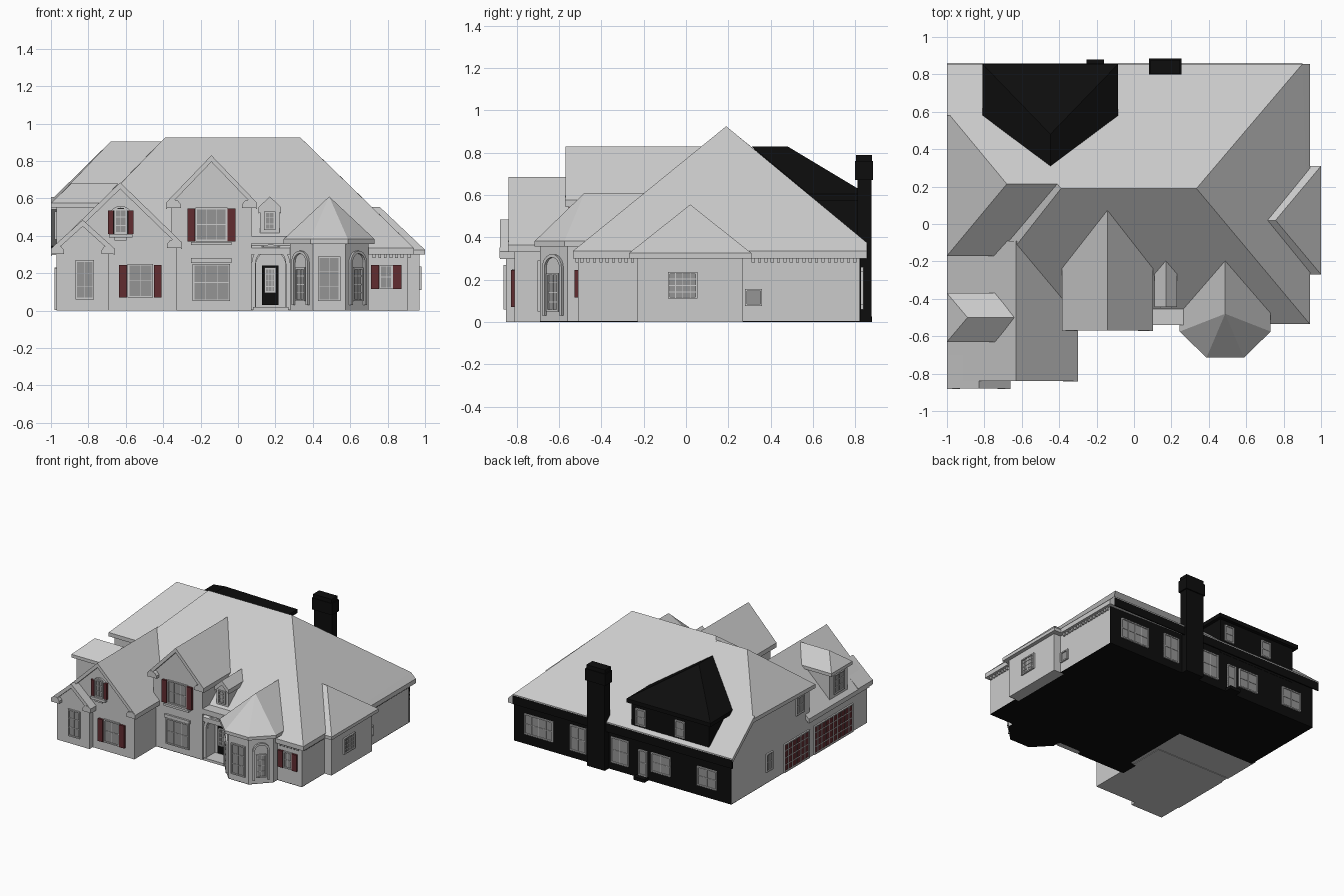
import bpy, bmesh
from math import sin, cos, pi, radians
from mathutils import Vector, Matrix

if "Cube" in bpy.data.objects:
    bpy.data.objects.remove(bpy.data.objects["Cube"])


def material(name, rgb):
    m = bpy.data.materials.new(name)
    m.diffuse_color = (*rgb, 1)
    m.use_nodes = True
    m.node_tree.nodes["Principled BSDF"].inputs["Base Color"].default_value = m.diffuse_color
    return m


BLACK = material("black", (0.004, 0.004, 0.004))
RED = material("dark_red", (0.12, 0.025, 0.03))
PANE = material("pane_grey", (0.3, 0.3, 0.3))


def finish(name, bm, mat=None, loc=(0, 0, 0), rot=0):
    bmesh.ops.recalc_face_normals(bm, faces=bm.faces)
    me = bpy.data.meshes.new(name)
    bm.to_mesh(me)
    bm.free()
    ob = bpy.data.objects.new(name, me)
    ob.matrix_world = Matrix.Translation(loc) @ Matrix.Rotation(radians(rot), 4, 'Z')
    bpy.context.collection.objects.link(ob)
    if mat:
        me.materials.append(mat)
    return ob


def boxes(name, spans, mat=None, loc=(0, 0, 0), rot=0):
    """One mesh of boxes given as (x0, x1, y0, y1, z0, z1)."""
    bm = bmesh.new()
    for x0, x1, y0, y1, z0, z1 in spans:
        m = Matrix.Translation(((x0+x1)/2, (y0+y1)/2, (z0+z1)/2)) @ Matrix.Diagonal((x1-x0, y1-y0, z1-z0, 1))
        bmesh.ops.create_cube(bm, size=1, matrix=m)
    return finish(name, bm, mat, loc, rot)


def prism(name, pts, axis, a, b, mat=None, loc=(0, 0, 0), rot=0):
    """Extrude a 2D outline along an axis from a to b."""
    place = {'x': lambda p, t: (t, p[0], p[1]),
             'y': lambda p, t: (p[0], t, p[1]),
             'z': lambda p, t: (p[0], p[1], t)}[axis]
    bm = bmesh.new()
    lo, hi = ([bm.verts.new(place(p, t)) for p in pts] for t in (a, b))
    bm.faces.new(lo)
    bm.faces.new(hi)
    for i in range(len(pts)):
        j = (i + 1) % len(pts)
        bm.faces.new((lo[i], lo[j], hi[j], hi[i]))
    return finish(name, bm, mat, loc, rot)


def hull(name, pts, mat=None):
    bm = bmesh.new()
    for p in pts:
        bm.verts.new(p)
    bmesh.ops.convex_hull(bm, input=bm.verts)
    bmesh.ops.dissolve_limit(bm, angle_limit=0.005, verts=bm.verts, edges=bm.edges)
    return finish(name, bm, mat)


def hip(name, ridge, eaves, drop, mat=None):
    """Hip roof: ridge points over an eave outline with a fascia."""
    return hull(name, ridge + eaves + [(x, y, z - drop) for x, y, z in eaves], mat)


def gable(name, cx, left, right, zr, slope, y0, y1, wall_y1, z0, inset=0.03, ret=0.08):
    """Front gable: wall block, chevron roof and cornice returns."""
    t = 0.035
    xs = [cx - left, cx, cx + right]
    zs = [zr - slope*left, zr, zr - slope*right]
    prism(name + "_roof", list(zip(xs, zs)) + [(x, z - t) for x, z in zip(xs[::-1], zs[::-1])], 'y', y0, y1)
    a, b = xs[0] + inset, xs[2] - inset
    prism(name + "_wall", [(a, z0), (b, z0), (b, zs[2] + slope*inset - t*.6), (cx, zr - t*.6),
                           (a, zs[0] + slope*inset - t*.6)], 'y', y0 + inset, wall_y1)
    if ret:
        for side, x, z, d in (("left", xs[0], zs[0], ret), ("right", xs[2], zs[2], -ret)):
            hull(f"{name}_{side}_return", [(x + k*d, y, z + h) for y in (y0 - .002, y0 + .04)
                 for k, h in ((0, -.03), (1, -.03), (1, -.01), (.8, .01), (.4, .02), (0, 0))])


def window(name, x, y, z, w, h, rot=0, cols=2, rows=2, pane=PANE):
    """Framed, divided window; local -y faces outward."""
    f = 0.009
    bars = [(-w/2, -w/2 + f, -.012, 0, 0, h), (w/2 - f, w/2, -.012, 0, 0, h),
            (-w/2, w/2, -.012, 0, 0, f), (-w/2, w/2, -.012, 0, h - f, h)]
    bars += [(-w/2 + w*i/cols - .002, -w/2 + w*i/cols + .002, -.008, 0, 0, h) for i in range(1, cols)]
    bars += [(-w/2, w/2, -.008, 0, h*i/rows - .002, h*i/rows + .002) for i in range(1, rows)]
    boxes(name + "_frame", bars, None, (x, y, z), rot)
    boxes(name + "_pane", [(-w/2, w/2, -.004, 0, 0, h)], pane, (x, y, z), rot)


def arch_pts(w, h, n=12):
    r = w/2
    return [(-r, 0)] + [(-r*cos(pi*i/n), h - r + r*sin(pi*i/n)) for i in range(n + 1)] + [(r, 0)]


def arch(name, x, y, z, w, h, rot=0, t=0.015):
    prism(name, arch_pts(w, h) + arch_pts(w - 2*t, h - t)[::-1], 'y', -.014, .005, None, (x, y, z), rot)


# Wall blocks
main = boxes("main_walls", [(-.96, .91, -.51, .82, .004, .32)])
boxes("right_bay_walls", [(.88, .97, -.23, .27, 0, .32)])
prism("left_wing_walls", [(-.14, .004), (.82, .004), (.82, .34), (.58, .56), (-.14, .56)], 'x', -.97, -.5)
boxes("floor_slab", [(-.97, .91, .15, .82, 0, .004), (-.3, .91, -.51, .15, 0, .004),
                     (-.355, .07, -.54, -.4, 0, .004)], BLACK)
boxes("back_wall", [(-.97, .91, .81, .826, 0, .33)], BLACK)
boxes("back_fascia", [(-1, .9, .85, .858, .30, .365)], BLACK)

# Main hip roof, left wing roof and right bay roof
hip("main_roof", [(-.39, .19, .925), (.334, .19, .925)],
    [(-.96, -.535, .335), (.94, -.535, .335), (.94, .855, .335), (.9, .855, .375), (-.96, .855, .375)], .035)
hip("left_wing_roof", [(-.68, .214, .905), (-.4, .214, .905)],
    [(-1, -.17, .57), (-.73, -.17, .57), (-1, .6, .59), (-.4, .6, .59)], .03)
prism("left_wing_back_slope", [(.58, .607), (.855, .375), (.855, .34), (.58, .57)], 'x', -1, -.4)
hip("right_bay_roof", [(.68, .02, .555), (.757, .02, .555)],
    [(1, -.27, .325), (1, .31, .325), (.8, -.27, .325), (.8, .31, .325)], .025)

# Front gables
gable("garage", -.63, .37, .33, .685, .97, -.84, -.09, -.12, 0)
gable("small_front", -.83, .17, .17, .485, .9, -.88, -.7, -.7, 0, ret=.07)
gable("centre", -.142, .243, .243, .83, 1.04, -.57, .07, -.2, .004)
gable("tiny_dormer", .17, .06, .06, .61, .95, -.445, -.19, -.25, .38, .008, 0)

# Garage side dormer
boxes("garage_dormer_walls", [(-.97, -.7, -.61, -.39, .33, .56)])
hip("garage_dormer_roof", [(-.89, -.5, .68), (-.64, -.5, .68)],
    [(x, y, .575) for x in (-1, -.74) for y in (-.63, -.37)], .025)
window("garage_dormer_window", -.97, -.5, .38, .13, .15, -90, 2, 3)

# Back dormer and chimney
boxes("back_dormer_walls", [(-.78, -.11, .4, .828, .3, .6)], BLACK)
hip("back_dormer_roof", [(-.447, .31, .83), (-.447, .48, .83)],
    [(x, y, .605) for x in (-.81, -.085) for y in (.58, .855)], .03, BLACK)
boxes("chimney", [(.09, .245, .81, .876, 0, .68), (.08, .255, .798, .885, .67, .76),
                  (.088, .247, .803, .878, .76, .79)], BLACK)
boxes("back_step", [(-.255, -.16, .82, .88, 0, .025)], BLACK)

# Turret with pointed roof running back into the main roof
C = .4875
prism("turret_walls", [(C-.21, -.45), (C-.21, -.56), (C-.0875, -.69), (C+.0875, -.69), (C+.21, -.56), (C+.21, -.45)],
      'z', .004, .37)
prism("turret_floor", [(C-.21, -.45), (C-.21, -.56), (C-.0875, -.69), (C+.0875, -.69), (C+.21, -.56), (C+.21, -.45)],
      'z', 0, .004, BLACK)
hip("turret_roof", [(C, -.48, .61), (C, -.19, .61)],
    [(C + s*dx, y, .382) for s in (-1, 1) for dx, y in ((.243, -.4), (.243, -.575), (.1, -.715))], .025)
for side, s in (("left", -1), ("right", 1)):
    arch(f"turret_{side}_arch", C + s*.149, -.625, .03, .125, .29, s*46.7)
    window(f"turret_{side}_window", C + s*.149, -.625, .05, .075, .18, s*46.7, 2, 4)
window("turret_front_window", C, -.69, .05, .12, .24, 0, 2, 3)

# Arched entry: recess, surround, door and ledge
cutter = prism("entry_cutter", arch_pts(.16, .30), 'y', -.6, -.42, None, (.175, 0, .02))
cutter.hide_render = True
cutter.hide_set(True)
cut = main.modifiers.new("entry_recess", 'BOOLEAN')
cut.object = cutter
cut.operation = 'DIFFERENCE'
cut.solver = 'EXACT'
arch("entry_surround", .175, -.515, .004, .205, .35, 0, .022)
boxes("entry_step", [(.08, .27, -.54, -.5, 0, .02)])
boxes("entry_ledge", [(.07, .28, -.54, -.44, .36, .40), (.07, .28, -.52, -.44, .30, .36)])
boxes("front_door", [(.127, .217, -.435, -.42, .03, .24)], BLACK)
window("front_door_glass", .172, -.435, .095, .06, .135, 0, 3, 4)

# Front windows: name, x, y, z, width, height, columns, rows
for n, x, y, z, w, h, c, r in (
        ("small_gable", -.82, -.85, .06, .10, .21, 2, 3), ("garage_lower", -.522, -.81, .07, .135, .18, 2, 2),
        ("centre_upper", -.142, -.54, .37, .17, .18, 3, 2), ("centre_lower", -.142, -.54, .05, .20, .20, 3, 2),
        ("right_front", .792, -.51, .115, .072, .13, 2, 2), ("tiny_dormer", .17, -.437, .43, .06, .10, 2, 3)):
    window(n + "_window", x, y, z, w, h, 0, c, r)
arch("garage_upper_arch", -.627, -.81, .41, .13, .15, 0, .01)
prism("garage_upper_opening", arch_pts(.12, .14), 'y', -.006, 0, BLACK, (-.627, -.81, .41))
window("garage_upper_window", -.627, -.815, .41, .07, .135, 0, 2, 3)
boxes("window_sills", [(-.69, -.565, -.84, -.81, .39, .41), (-.66, -.595, -.83, -.81, .375, .39),
                       (-.25, -.035, -.565, -.54, .35, .367), (-.25, -.035, -.555, -.54, .255, .28)])

# Shutter pairs: centre x, wall y, z, height, half spacing, width
for n, x, y, z, h, d, w in (("garage_lower", -.522, -.81, .07, .175, .093, .042),
                            ("garage_upper", -.627, -.81, .41, .125, .054, .03),
                            ("centre_upper", -.142, -.54, .37, .175, .108, .042),
                            ("right_front", .792, -.51, .115, .13, .06, .044)):
    boxes(n + "_shutters", [(x + s*d - w/2, x + s*d + w/2, y - .016, y, z, z + h) for s in (-1, 1)], RED)

# Garage doors and left side windows
window("single_garage_door", -.97, .025, .004, .31, .22, -90, 6, 4, RED)
window("double_garage_door", -.97, -.43, .004, .48, .22, -90, 10, 4, RED)
window("left_lower_window", -.97, .36, .09, .08, .14, -90)
window("left_upper_window", -.97, -.02, .39, .10, .14, -90)

# Right side windows
window("right_bay_window", .97, -.015, .11, .14, .125, 90, 4, 4)
window("right_rear_window", .91, .32, .075, .08, .08, 90, 1, 1)

# Back windows: x, z, width, height, columns
for i, (x, z, w, h, c) in enumerate(((.69, .08, .25, .16, 4), (.35, .06, .14, .2, 2), (-.01, .06, .15, .2, 2),
                                     (-.21, .025, .075, .2, 1), (-.365, .08, .17, .15, 2), (-.765, .08, .17, .15, 2),
                                     (-.19, .41, .085, .13, 1), (-.53, .41, .085, .13, 1))):
    window(f"back_window_{i + 1}", x, .828, z, w, h, 180, c, 2)

# Dentil course under the right and front eaves
boxes("dentils", [(.91, .922, -.5 + .03*i, -.485 + .03*i, .28, .3) for i in range(44) if not 8 < i < 27]
      + [(.72 + .03*i, .735 + .03*i, -.522, -.51, .28, .3) for i in range(6)])
